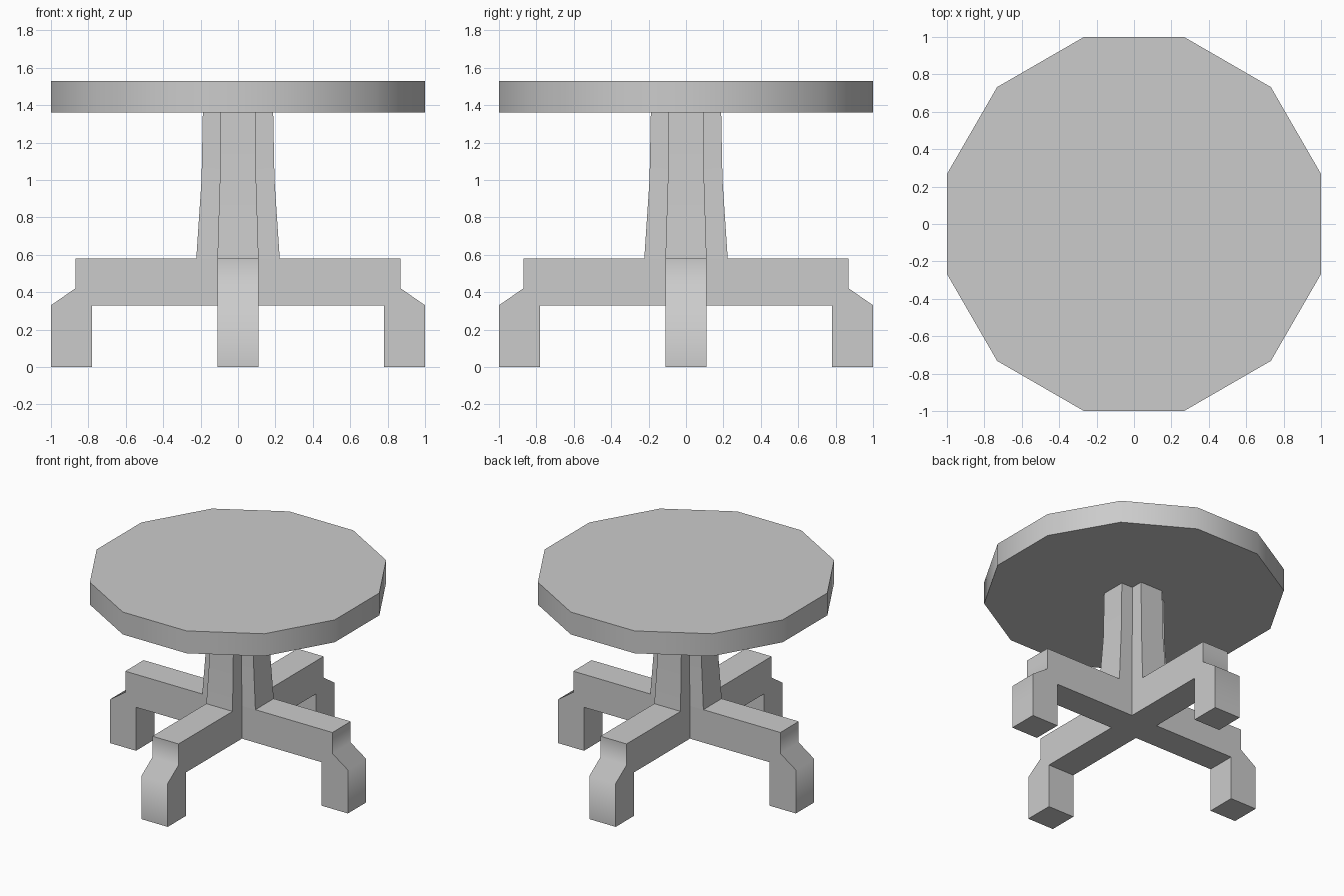
import bpy, bmesh
from math import radians, pi
from mathutils import Matrix

if "Cube" in bpy.data.objects:
    bpy.data.objects.remove(bpy.data.objects["Cube"])


def finish(bm, name, angle):
    bmesh.ops.remove_doubles(bm, verts=bm.verts, dist=1e-4)
    bmesh.ops.recalc_face_normals(bm, faces=bm.faces)
    mesh = bpy.data.meshes.new(name)
    bm.to_mesh(mesh)
    bm.free()
    mesh.shade_smooth()
    mesh.set_sharp_from_angle(angle=radians(angle))
    obj = bpy.data.objects.new(name, mesh)
    bpy.context.collection.objects.link(obj)
    return obj


# Table top: twelve-sided disc with flat sides facing the axes
bm = bmesh.new()
bmesh.ops.create_cone(bm, cap_ends=True, segments=12, radius1=1.035, radius2=1.035, depth=0.17,
                      matrix=Matrix.Translation((0, 0, 1.445)) @ Matrix.Rotation(pi / 12, 4, 'Z'))
finish(bm, "table_top", 40)

# Pedestal: plus-shaped column that flares towards the base
bm = bmesh.new()
rings = []
for z, inner, outer in [(0.58, 0.11, 0.223), (1.0, 0.097, 0.195), (1.365, 0.094, 0.188)]:
    ring = []
    for q in range(4):
        turn = Matrix.Rotation(q * pi / 2, 3, 'Z')
        for p in [(outer, -inner, z), (outer, inner, z), (inner, inner, z)]:
            v = bm.verts.new(p)
            v.co = turn @ v.co
            ring.append(v)
    rings.append(ring)
for low, high in zip(rings, rings[1:]):
    for i in range(12):
        j = (i + 1) % 12
        bm.faces.new((low[i], low[j], high[j], high[i]))
finish(bm, "pedestal", 40)

# Base: four stepped legs meeting in a square hub
W = 0.11
profile = [(W, 0.33), (0.78, 0.33), (0.78, 0), (1, 0),
           (1, 0.33), (0.87, 0.42), (0.87, 0.58), (W, 0.58)]
bm = bmesh.new()
for q in range(4):
    turn = Matrix.Rotation(q * pi / 2, 3, 'Z')
    left = [bm.verts.new((x, -W, z)) for x, z in profile]
    right = [bm.verts.new((x, W, z)) for x, z in profile]
    bm.faces.new(left)
    bm.faces.new(right[::-1])
    for i in range(len(profile) - 1):
        bm.faces.new((left[i], right[i], right[i + 1], left[i + 1]))
    for v in left + right:
        v.co = turn @ v.co
for z in (0.33, 0.58):
    bm.faces.new([bm.verts.new((x, y, z)) for x, y in [(-W, -W), (W, -W), (W, W), (-W, W)]])
finish(bm, "leg_base", 60)
